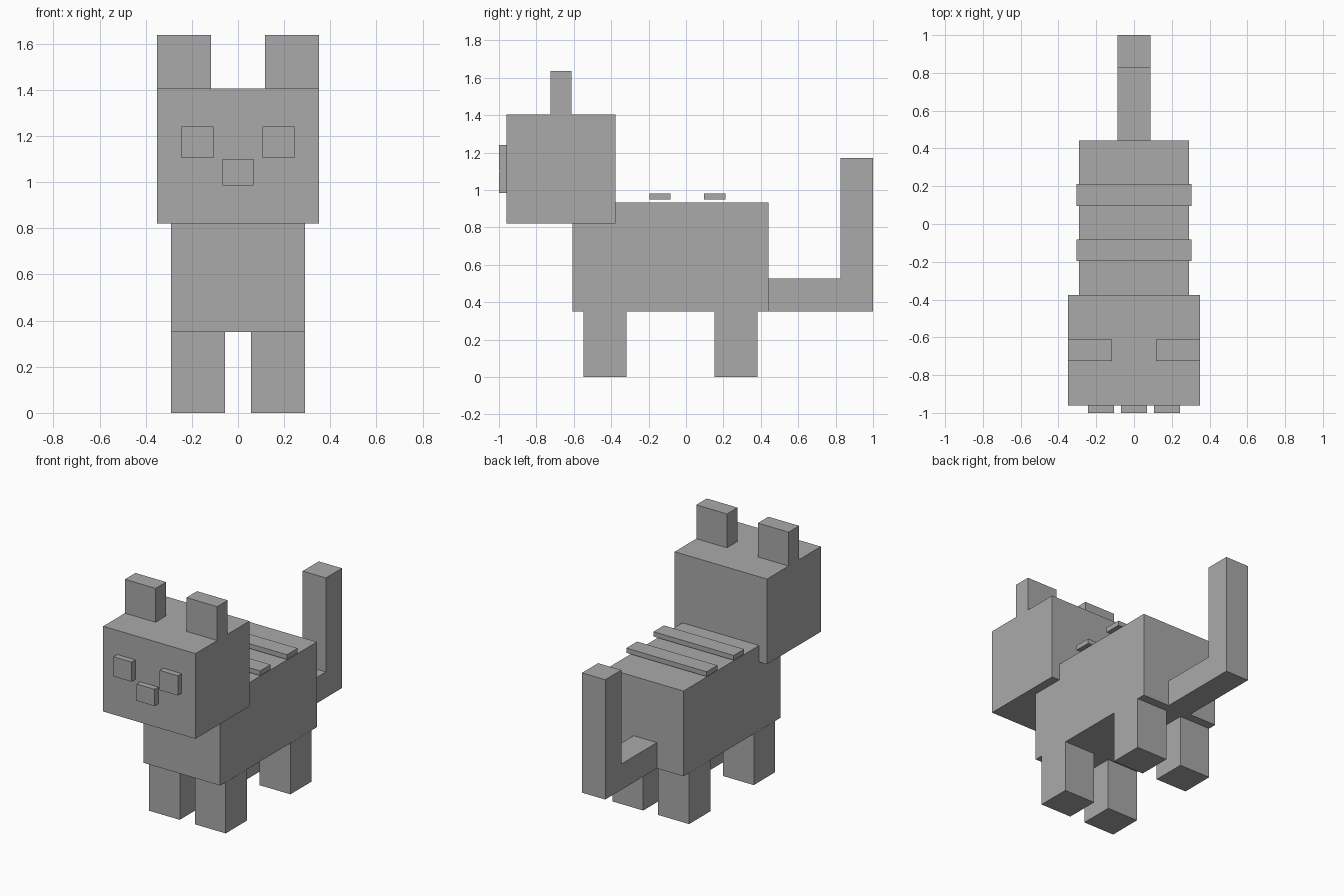
import bpy
import bmesh
from mathutils import Vector

default = bpy.data.objects.get("Cube")
if default:
    bpy.data.objects.remove(default, do_unlink=True)

GREY = (0.4, 0.4, 0.4, 1.0)
grey = bpy.data.materials.new("plain grey")
grey.use_nodes = True
grey.diffuse_color = GREY
grey.node_tree.nodes["Principled BSDF"].inputs["Base Color"].default_value = GREY


def finish(name, bm):
    bmesh.ops.recalc_face_normals(bm, faces=bm.faces)
    mesh = bpy.data.meshes.new(name)
    bm.to_mesh(mesh)
    bm.free()
    mesh.materials.append(grey)
    obj = bpy.data.objects.new(name, mesh)
    bpy.context.scene.collection.objects.link(obj)
    return obj


def block(name, x, y, z):
    """Box given by its (low, high) range on each axis."""
    low, high = (Vector(corner) for corner in zip(x, y, z))
    bm = bmesh.new()
    bmesh.ops.create_cube(bm, size=1)
    bmesh.ops.scale(bm, vec=high - low, verts=bm.verts)
    bmesh.ops.translate(bm, vec=(low + high) / 2, verts=bm.verts)
    return finish(name, bm)


def pair(name, x, y, z):
    """Matching left and right boxes; x is the range on the left."""
    block("left_" + name, x, y, z)
    block("right_" + name, (-x[1], -x[0]), y, z)


# Body and head
block("body", (-0.29, 0.29), (-0.607, 0.441), (0.35, 0.934))
block("head", (-0.35, 0.35), (-0.96, -0.377), (0.821, 1.405))

# Ears, eyes and nose
pair("ear", (0.117, 0.35), (-0.725, -0.611), (1.405, 1.637))
pair("eye", (0.106, 0.244), (-1.0, -0.96), (1.105, 1.24))
block("nose", (-0.068, 0.068), (-1.0, -0.96), (0.985, 1.10))

# Legs
pair("front_leg", (0.057, 0.291), (-0.549, -0.318), (0, 0.35))
pair("back_leg", (0.057, 0.291), (0.152, 0.382), (0, 0.35))

# Raised strips across the back
block("front_back_stripe", (-0.304, 0.304), (-0.195, -0.082), (0.949, 0.982))
block("rear_back_stripe", (-0.304, 0.304), (0.095, 0.211), (0.949, 0.982))

# Tail: an L-shaped side profile extruded across its width
profile = [(0.441, 0.35), (1.0, 0.35), (1.0, 1.171),
           (0.826, 1.171), (0.826, 0.527), (0.441, 0.527)]
bm = bmesh.new()
side = bm.faces.new([bm.verts.new((-0.088, y, z)) for y, z in profile])
grown = bmesh.ops.extrude_face_region(bm, geom=[side])["geom"]
bmesh.ops.translate(bm, vec=(0.176, 0, 0),
                    verts=[v for v in grown if isinstance(v, bmesh.types.BMVert)])
finish("tail", bm)
